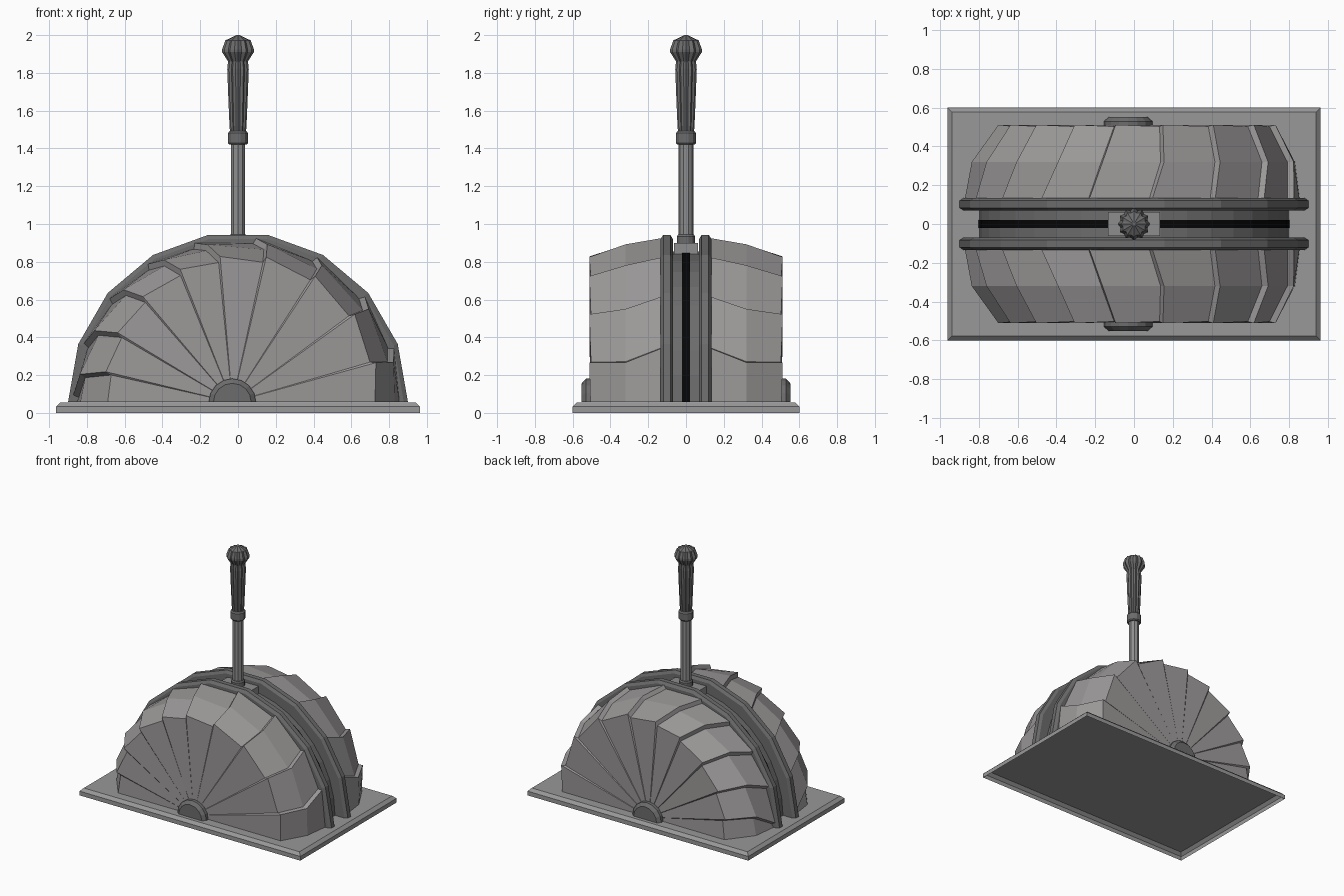
import bpy, bmesh, math
from math import sin, cos, radians, pi

if "Cube" in bpy.data.objects:
    bpy.data.objects.remove(bpy.data.objects["Cube"])

TOP = 0.055  # top of the base plate
Z0 = 0.0565  # foot of the parts standing on it


def mat(name, c):
    m = bpy.data.materials.new(name)
    m.diffuse_color = (*c, 1)
    m.use_nodes = True
    m.node_tree.nodes["Principled BSDF"].inputs["Base Color"].default_value = m.diffuse_color
    return m


SHELL = mat("warm_grey", (0.33, 0.315, 0.315))
PLATE = mat("mid_grey", (0.32, 0.315, 0.315))
TRIM = mat("dark_grey", (0.15, 0.15, 0.15))
STEEL = mat("steel_grey", (0.27, 0.27, 0.27))
GRIP = mat("grip_grey", (0.15, 0.15, 0.15))
BLACK = mat("black", (0.002, 0.002, 0.002))


def loft(name, sections, material, cap_start=True):
    """Skin a list of closed point loops and cap the ends."""
    bm = bmesh.new()
    rows = [[bm.verts.new(p) for p in s] for s in sections]
    n = len(rows[0])
    for a, b in zip(rows, rows[1:]):
        for i in range(n):
            j = (i + 1) % n
            bm.faces.new((a[i], a[j], b[j], b[i]))
    if cap_start:
        bm.faces.new(rows[0])
    bm.faces.new(rows[-1])
    bmesh.ops.remove_doubles(bm, verts=bm.verts, dist=1e-5)
    bmesh.ops.recalc_face_normals(bm, faces=bm.faces)
    me = bpy.data.meshes.new(name)
    bm.to_mesh(me)
    bm.free()
    me.materials.append(material)
    ob = bpy.data.objects.new(name, me)
    bpy.context.collection.objects.link(ob)
    return ob


def half_disc(name, profile, steps, material, cx=0.0):
    """Half disc standing on the plate; profile is (y, radius) pairs."""
    loft(name, [[(cx + r * cos(pi * i / steps), y, Z0 + r * sin(pi * i / steps))
                 for i in range(steps + 1)] for y, r in profile], material)


def turned(name, profile, sides, material, flute=1.0):
    """Upright turned part; profile is (z, radius) pairs, flute < 1 gives grooves."""
    def ring(z, r):
        pts = []
        for i in range(sides):
            a = 2 * pi * (i + 0.5 * (flute == 1)) / sides
            q = r * (flute if i % 2 else 1)
            pts.append((q * cos(a), q * sin(a), z))
        return pts
    loft(name, [ring(z, r) for z, r in profile], material)


def box_loop(x, y, z):
    return [(-x, -y, z), (x, -y, z), (x, y, z), (-x, y, z)]


# base plate: chamfered rim, hollow underneath
loft("base_plate", [box_loop(0.963, 0.6, 0), box_loop(0.963, 0.6, 0.033),
                    box_loop(0.94, 0.577, TOP)], PLATE, cap_start=False)

# core drum with the black lever slot
half_disc("core_drum", [(-0.08, 0.797), (0.08, 0.797)], 18, TRIM)
half_disc("lever_slot", [(-0.02, 0.801), (0.02, 0.801)], 18, BLACK)

# shell seams: angles where panels meet at inner, middle and outer edge
SEAMS = [(19.3, 14.3, 16), (40, 35.5, 37), (61.5, 58.5, 58.5), (84, 79.5, 79),
         (105.5, 101, 97), (123.5, 117.5, 113.5), (141.5, 135.5, 132),
         (159.5, 153.5, 150), (178, 170, 167)]


def section(angles, drop, s):
    """One radial cut of the overlapping shell."""
    pts = [(0, s * 0.1, Z0)]
    for a, r, y in zip(angles, (0.875, 0.85, None), (0.12, 0.32, 0.512)):
        a = radians(a)
        if r is None:
            r = 0.725 + 0.055 * sin(a) + 0.02 * cos(a)
            y -= drop * 0.3
        r -= drop
        pts.append((r * cos(a), s * y, Z0 + r * sin(a)))
    return pts + [(-0.03, s * 0.505, Z0)]


for s, side in ((-1, "front"), (1, "back")):
    # fan of overlapping panels, each raised at its far edge
    cuts = [section((0, 0, 0), 0.02, s)]
    for seam in SEAMS:
        cuts.append(section(seam, 0, s))
        cuts.append(section([a + 0.9 for a in seam], 0.03, s))
    cuts.append(section((180, 180, 180), 0.015, s))
    loft(side + "_shell", cuts, SHELL)
    # guide rib beside the slot
    half_disc(side + "_rib", [(s * 0.07, 0.878), (s * 0.083, 0.9), (s * 0.12, 0.9),
                              (s * 0.135, 0.878)], 9, TRIM)
    # pivot hub
    half_disc(side + "_hub", [(s * 0.49, 0.125), (s * 0.53, 0.125), (s * 0.552, 0.1)],
              8, TRIM, -0.03)

# lever
loft("lever_block", [box_loop(0.135, 0.063, 0.8), box_loop(0.135, 0.063, 0.9)], STEEL)
turned("lower_collar", [(0.89, 0.05), (0.935, 0.05), (0.945, 0.042)], 12, TRIM)
turned("lever_shaft", [(0.9, 0.04), (1.44, 0.04)], 10, STEEL)
turned("upper_collar", [(1.42, 0.048), (1.428, 0.054), (1.482, 0.054), (1.492, 0.046)], 12, GRIP)
turned("lever_grip", [(1.48, 0.042), (1.52, 0.045), (1.66, 0.051), (1.82, 0.057), (1.87, 0.052)],
       24, GRIP, 0.86)
turned("lever_knob", [(1.86, 0.052), (1.91, 0.084), (1.925, 0.084), (1.972, 0.067),
                      (2.0, 0.008)], 24, GRIP, 0.86)
